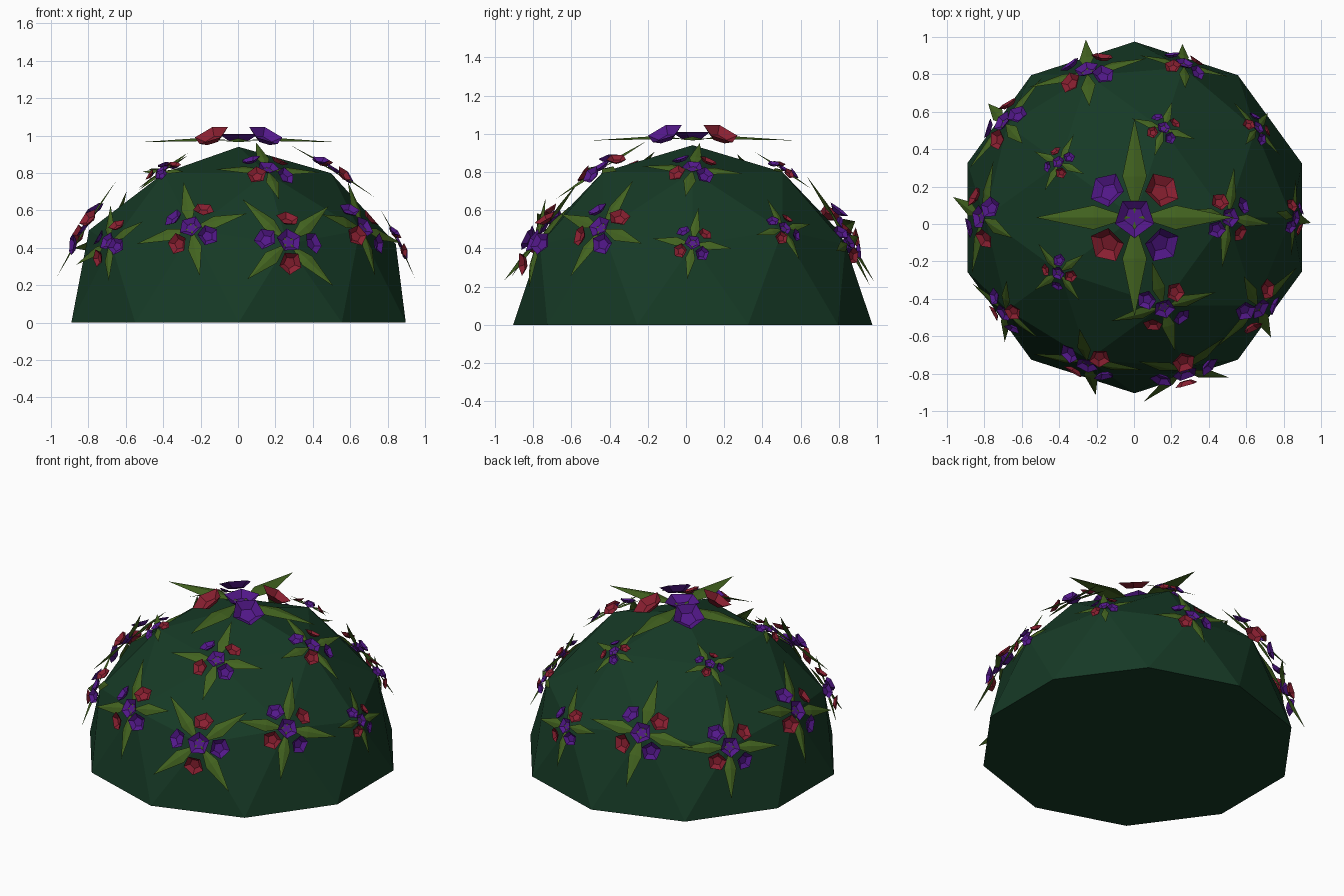
import bpy, bmesh
from math import sin, cos, pi, radians, sqrt
from mathutils import Vector, Matrix

if "Cube" in bpy.data.objects:
    bpy.data.objects.remove(bpy.data.objects["Cube"])

CENTRE = Vector((0.003, 0.035, 0))
R = 0.94


def material(name, rgb):
    m = bpy.data.materials.new(name)
    m.diffuse_color = (*rgb, 1)
    m.use_nodes = True
    m.node_tree.nodes["Principled BSDF"].inputs["Base Color"].default_value = m.diffuse_color
    return m


GREEN = material("bush_green", (0.008, 0.042, 0.019))
LEAF = material("leaf_green", (0.055, 0.125, 0.014))
PURPLE = material("purple", (0.085, 0.009, 0.25))
RED = material("red", (0.25, 0.014, 0.03))


def make_object(name, bm, mats):
    me = bpy.data.meshes.new(name)
    bm.to_mesh(me)
    bm.free()
    for m in mats:
        me.materials.append(m)
    ob = bpy.data.objects.new(name, me)
    bpy.context.collection.objects.link(ob)
    return ob


# Bush: upper half of a low-poly icosphere, closed underneath
bm = bmesh.new()
bmesh.ops.create_icosphere(bm, subdivisions=2, radius=R)
bmesh.ops.delete(bm, geom=[v for v in bm.verts if v.co.z < -0.01], context='VERTS')
bmesh.ops.holes_fill(bm, edges=[e for e in bm.edges if e.is_boundary], sides=0)
bmesh.ops.recalc_face_normals(bm, faces=bm.faces)
bmesh.ops.translate(bm, verts=bm.verts, vec=CENTRE)
make_object("bush", bm, [GREEN])


# Leaf: folded pointed blade running along local x
def add_leaf(bm, mat):
    base, left, ridge, right, tip = [bm.verts.new(mat @ Vector(p)) for p in (
        (0.02, 0, 0.035), (0.22, 0.065, 0.03), (0.22, 0, 0.046),
        (0.22, -0.065, 0.03), (0.53, 0, 0.025))]
    for f in ((base, ridge, left), (base, right, ridge), (left, ridge, tip), (ridge, right, tip)):
        bm.faces.new(f).material_index = 0


# Blossom: shallow five-sided cup
def add_blossom(bm, mat, radius, colour):
    def ring(r, z):
        return [bm.verts.new(mat @ Vector((r * sin(2 * pi * i / 5), -r * cos(2 * pi * i / 5), z)))
                for i in range(5)]
    inner, outer = ring(radius * 0.5, -0.018), ring(radius, 0.018)
    bm.faces.new(inner).material_index = colour
    for i in range(5):
        j = (i + 1) % 5
        bm.faces.new((inner[i], outer[i], outer[j], inner[j])).material_index = colour


# Cluster: four crossed leaves, a central blossom and four tilted ones
def add_cluster(name, normal, east, length, roll):
    up = normal.cross(east)
    frame = Matrix((east, up, normal)).transposed().to_4x4()
    frame = (Matrix.Translation(CENTRE + normal * R) @ frame
             @ Matrix.Rotation(radians(roll), 4, 'Z') @ Matrix.Scale(length / 0.53, 4))
    bm = bmesh.new()
    for k in range(4):
        add_leaf(bm, frame @ Matrix.Rotation(k * pi / 2, 4, 'Z'))
    add_blossom(bm, frame @ Matrix.Translation((0, 0, 0.05)), 0.11, 1)
    for k in range(4):
        turn = Matrix.Rotation(pi / 4 + k * pi / 2, 4, 'Z')
        add_blossom(bm, frame @ turn @ Matrix.Translation((0.2, 0, 0.05))
                    @ Matrix.Rotation(radians(30), 4, 'Y')
                    @ Matrix.Rotation(radians(90), 4, 'Z'), 0.1, 2 - k % 2)
    make_object(name, bm, [LEAF, PURPLE, RED])


# One cluster on every bush corner above the rim
add_cluster("top_cluster", Vector((0, 0, 1)), Vector((1, 0, 0)), 0.53, 0)
# rows: name, height, first angle, then (leaf length, roll) going round
rows = [
    ("upper", 0.851, 0, [(0.27, -8), (0.18, 0), (0.17, 10), (0.19, 0), (0.29, -3)]),
    ("middle", 0.526, 36, [(0.19, 10), (0.33, -8), (0.32, -20), (0.31, 18), (0.31, -17)]),
    ("lower", 0.447, 0, [(0.21, -8), (0.25, 10), (0.31, -6), (0.26, 30), (0.34, 40)]),
]
for row, z, start, specs in rows:
    for i, (length, roll) in enumerate(specs):
        a = radians(start + 72 * i)
        r = sqrt(1 - z * z)
        add_cluster(f"{row}_cluster_{i + 1}", Vector((r * cos(a), r * sin(a), z)),
                    Vector((-sin(a), cos(a), 0)), length, roll)
